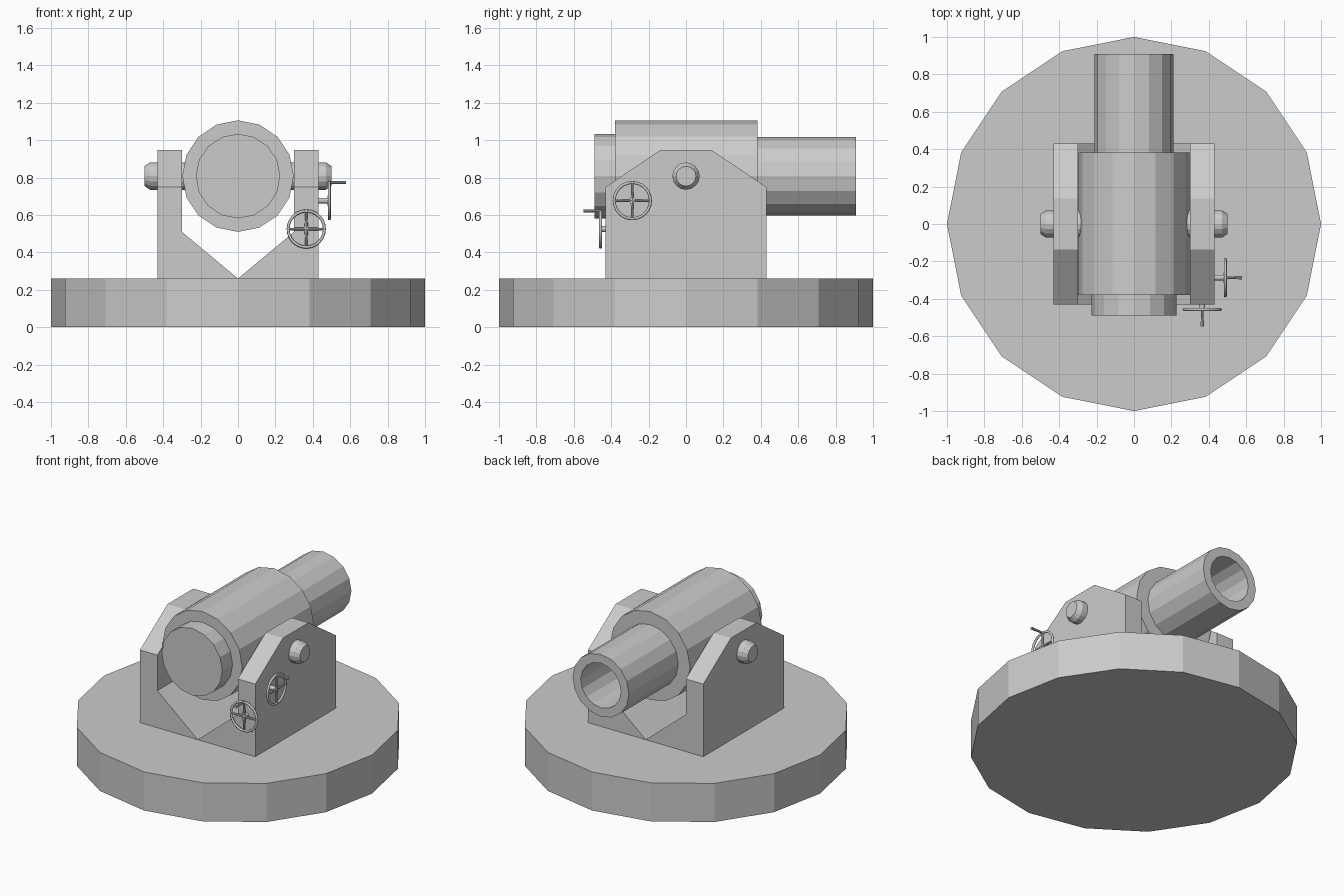
import bpy, bmesh
from math import cos, sin, tau, pi
from mathutils import Matrix, Vector

if "Cube" in bpy.data.objects:
    bpy.data.objects.remove(bpy.data.objects["Cube"])


def finish(name, bm, matrix=Matrix()):
    bmesh.ops.recalc_face_normals(bm, faces=bm.faces[:])
    bm.transform(matrix)
    me = bpy.data.meshes.new(name)
    bm.to_mesh(me)
    bm.free()
    ob = bpy.data.objects.new(name, me)
    bpy.context.collection.objects.link(ob)
    return ob


def lathe(name, profile, matrix=Matrix(), sides=16):
    """Revolve (radius, height) points about local z, capping both ends."""
    bm = bmesh.new()
    rings = [[bm.verts.new((r * cos(tau * i / sides), r * sin(tau * i / sides), h))
              for i in range(sides)] for r, h in profile]
    for a, b in zip(rings, rings[1:]):
        for i in range(sides):
            j = (i + 1) % sides
            bm.faces.new((a[i], a[j], b[j], b[i]))
    bm.faces.new(rings[0])
    bm.faces.new(rings[-1])
    return finish(name, bm, matrix)


def prism(name, points, offset):
    """Extrude a planar outline of 3D points along an offset."""
    bm = bmesh.new()
    face = bm.faces.new([bm.verts.new(p) for p in points])
    new = bmesh.ops.extrude_face_region(bm, geom=[face])["geom"]
    bmesh.ops.translate(bm, vec=offset,
                        verts=[v for v in new if isinstance(v, bmesh.types.BMVert)])
    return finish(name, bm)


def place(x, y, z, axis):
    """Matrix taking local z to the given axis at a position."""
    turn = {"x": Matrix.Rotation(pi / 2, 4, "Y"),
            "-x": Matrix.Rotation(-pi / 2, 4, "Y"),
            "y": Matrix.Rotation(-pi / 2, 4, "X"),
            "-y": Matrix.Rotation(pi / 2, 4, "X")}[axis]
    return Matrix.Translation((x, y, z)) @ turn


AXIS_Z = 0.808

# Round platform
lathe("platform", [(1, 0), (1, 0.26)])

# Barrel: breech, thick body, muzzle and hollow bore
lathe("barrel", [(0.226, -0.49), (0.226, -0.38), (0.298, -0.38), (0.298, 0.382),
                 (0.21, 0.382), (0.21, 0.908), (0.15, 0.908), (0.15, 0.1)],
      place(0, 0, AXIS_Z, "y"))

# Carriage cheeks, sloped bed halves and trunnions, one set per side
cheek = [(-0.43, 0.26), (-0.43, 0.75), (-0.137, 0.947),
         (0.137, 0.947), (0.43, 0.75), (0.43, 0.26)]
for s, side in ((1, "right"), (-1, "left")):
    prism(f"{side}_cheek", [(s * 0.3, y, z) for y, z in cheek], (s * 0.13, 0, 0))
    prism(f"{side}_bed", [(0, -0.43, 0.26), (s * 0.3, -0.43, 0.51),
                          (s * 0.3, -0.43, 0.26)], (0, 0.86, 0))
    lathe(f"{side}_trunnion", [(0.073, 0.2), (0.073, 0.47), (0.053, 0.5)],
          place(0, 0, AXIS_Z, "x" if s > 0 else "-x"))


def handwheel(name, matrix, stem):
    """Rim, four spokes, axle and crank handle; local z points outwards."""
    R, r = 0.097, 0.008
    bm = bmesh.new()
    n, m = 24, 8
    rim = [[bm.verts.new(((R + r * cos(tau * j / m)) * cos(tau * i / n),
                          (R + r * cos(tau * j / m)) * sin(tau * i / n),
                          r * sin(tau * j / m))) for j in range(m)] for i in range(n)]
    for i in range(n):
        for j in range(m):
            a, b = rim[i], rim[(i + 1) % n]
            bm.faces.new((a[j], b[j], b[(j + 1) % m], a[(j + 1) % m]))
    ob = finish(name + "_rim", bm, matrix)
    for p in ob.data.polygons:
        p.use_smooth = True
    for k, turn in enumerate((Matrix.Rotation(pi / 2, 4, "X"),
                              Matrix.Rotation(pi / 2, 4, "Y"))):
        lathe(f"{name}_spoke_{k + 1}", [(0.006, -R), (0.009, 0), (0.006, R)],
              matrix @ turn, 8)
    lathe(name + "_axle", [(0.015, -stem - 0.01), (0.015, 0.005)], matrix, 12)
    return R


# Elevation wheel on the right cheek, traverse wheel on its front edge
for name, matrix, stem in (
        ("elevation_wheel", place(0.488, -0.287, 0.677, "x"), 0.058),
        ("traverse_wheel", place(0.365, -0.457, 0.525, "-y"), 0.027)):
    R = handwheel(name, matrix, stem)
    # Crank handle stands at the top of the rim
    top = matrix.inverted().to_3x3() @ Vector((0, 0, R))
    lathe(name + "_handle", [(0.007, 0), (0.007, 0.03), (0.009, 0.09)],
          matrix @ Matrix.Translation(top), 8)
